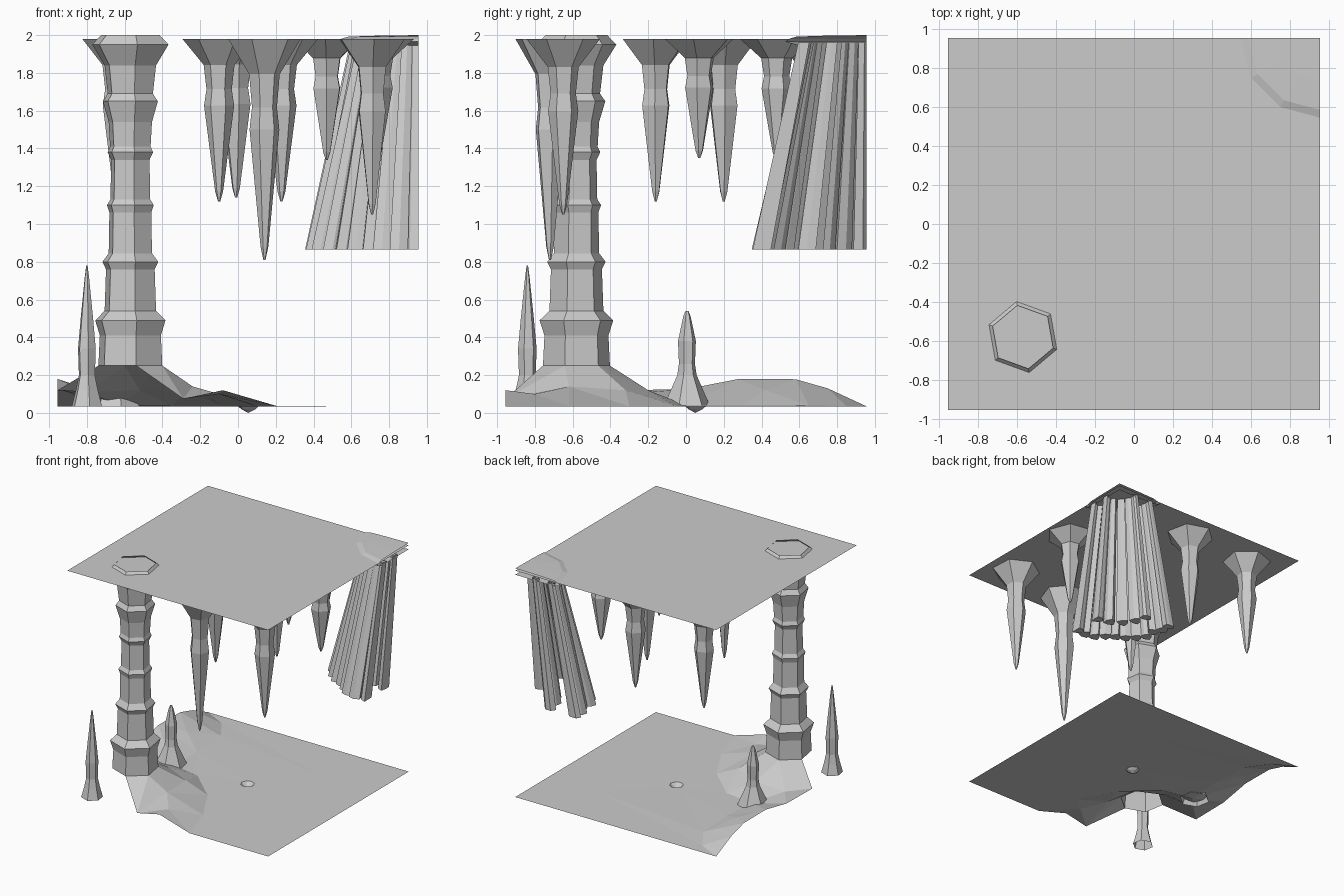
import bpy, bmesh, random
from math import sin, cos, radians, pi
from mathutils import Vector
from mathutils.geometry import delaunay_2d_cdt

if "Cube" in bpy.data.objects:
    bpy.data.objects.remove(bpy.data.objects["Cube"])

E = 0.955          # half width of the cave block
FLOOR, CEIL = 0.035, 1.98
random.seed(4)


def make(name, verts, faces):
    me = bpy.data.meshes.new(name)
    me.from_pydata(verts, [], faces)
    me.update()
    ob = bpy.data.objects.new(name, me)
    bpy.context.collection.objects.link(ob)
    return ob


def lathe(name, cx, cy, profile, phase=40, sides=6, cap_end=False):
    """Faceted round part from (z, radius) pairs listed bottom to top."""
    verts, faces = [], []
    for z, r in profile:
        for i in range(sides):
            a = radians(phase) + 2 * pi * i / sides
            verts.append((cx + r * cos(a), cy + r * sin(a), z))
    for k in range(len(profile) - 1):
        for i in range(sides):
            j = (i + 1) % sides
            faces.append((k*sides+i, k*sides+j, (k+1)*sides+j, (k+1)*sides+i))
    if cap_end:
        last = (len(profile) - 1) * sides
        faces.append(tuple(range(last, last + sides)))
    return make(name, verts, faces)


# Column with swollen rings
CX, CY = -0.57, -0.58
lathe("column", CX, CY, [
    (.25, .18), (.41, .172), (.49, .198), (.54, .145), (.76, .137), (.80, .157),
    (.845, .122), (1.06, .118), (1.1, .132), (1.13, .112), (1.34, .108), (1.38, .128),
    (1.41, .114), (1.54, .122), (1.65, .155), (1.69, .127), (1.84, .145),
    (1.95, .215), (2.0, .165)])

# Floor: outline climbs the walls at the left and front and wraps the column foot
outline = [(E, -E, FLOOR), (E, E, FLOOR), (-E, E, FLOOR), (-E, .75, .13), (-E, .58, .178),
           (-E, .28, .18), (-E, 0, .125), (-E, -.35, .12)]
for ang in (160, 100, 40, 340, 280):
    outline.append((CX + .18 * cos(radians(ang)), CY + .18 * sin(radians(ang)), .25))
outline += [(-.29, -E, .075), (-.08, -E, .12), (.21, -E, FLOOR)]
inner = [(-.24, -.62, .14), (-.27, -.32, .12), (-.52, -.2, .12), (-.8, -.2, .11),
         (.1, -.62, FLOOR), (-.08, -.3, FLOOR), (-.35, -.05, FLOOR), (-.62, .0, .04),
         (-.6, .3, .04), (-.78, .42, .12), (-.62, .65, .04), (-.75, .85, FLOOR),
         (-.1, -.8, .1), (.5, -.5, FLOOR), (.5, .5, FLOOR)]
DX, DY = .055, .05   # drip hollow
for r, z in ((.055, FLOOR), (.035, .018)):
    inner += [(DX + r * cos(pi*i/4), DY + r * sin(pi*i/4), z) for i in range(8)]
inner.append((DX, DY, 0))
pts = outline + inner
v2, _, tris, orig, _, _ = delaunay_2d_cdt(
    [Vector(p[:2]) for p in pts], [], [list(range(len(outline)))], 1, 1e-5)
make("floor", [(v.x, v.y, pts[o[0]][2]) for v, o in zip(v2, orig)], tris)

# Ceiling sheet
make("ceiling", [(-E, -E, CEIL), (E, -E, CEIL), (E, E, CEIL), (-E, E, CEIL)], [(0, 1, 2, 3)])

# Stalactites: x, y, tip height
spots = [(.14, -.72, .81), (.71, -.65, 1.05), (-.1, -.16, 1.12), (-.64, .67, 1.12),
         (-.01, .7, 1.14), (.23, .2, 1.12), (.47, .48, 1.34), (.74, .07, 1.35)]
shape = [(1, .006), (.94, .021), (.41, .08), (.31, .067), (.16, .082), (0, .195)]
for n, (x, y, tip) in enumerate(spots):
    lathe(f"stalactite_{n+1}", x, y, [(CEIL - f * (CEIL - tip), r) for f, r in shape],
          phase=10 + 23 * n)

# Stalagmites
lathe("tall_stalagmite", -.8, -.84, [(.035, .085), (.12, .062), (.2, .045), (.34, .05),
                                     (.5, .035), (.72, .012), (.78, .004)], cap_end=True)
lathe("short_stalagmite", -.64, .005, [(.035, .125), (.2, .052), (.26, .043), (.38, .048),
                                       (.51, .02), (.54, .008)], cap_end=True)


# Flowstone drapery: leaning strands fanned around the back right corner
def strand(name, ang, r_top, r_bot, w_top, w_bot):
    verts, faces, n = [], [], 6
    tw = random.uniform(0, pi)
    for z, r, w in ((.865, r_bot, w_bot), (1.96, r_top, w_top)):
        for i in range(n):
            a = tw + 2 * pi * i / n
            k = w * (1 if i % 2 else .75)
            x = E - r * cos(ang) + k * cos(a)
            y = E - r * sin(ang) + k * sin(a)
            verts.append((min(x, E), min(y, E), z))
    for i in range(n):
        faces.append((i, (i + 1) % n, n + (i + 1) % n, n + i))
    faces.append(tuple(range(n - 1, -1, -1)))
    make(name, verts, faces)


for i in range(11):
    strand(f"drape_strand_{i+1}", radians(2 + 86 * i / 10), .33,
           .575 + random.uniform(-.04, .01), .034, .056)
for i in range(5):
    strand(f"inner_strand_{i+1}", radians(5 + 80 * i / 4), .18, .31, .034, .055)

# Domed rock cap above the drapery
verts, faces, N = [(E, E, 2.0)], [], 3
for r, z in ((.22, 1.997), (.37, 1.992), (.41, CEIL), (.43, 1.965), (.36, 1.945)):
    for i in range(N + 1):
        a = pi / 2 * i / N
        verts.append((E - r * cos(a), E - r * sin(a), z))
verts.append((E, E, 1.945))
for i in range(N):
    faces.append((0, 1 + i, 2 + i))
    for k in range(4):
        b = 1 + k * (N + 1) + i
        faces.append((b, b + N + 1, b + N + 2, b + 1))
    b = 1 + 4 * (N + 1) + i
    faces.append((b, len(verts) - 1, b + 1))
make("drape_cap", verts, faces)

# Consistent normals on every part
for ob in bpy.context.collection.objects:
    bm = bmesh.new()
    bm.from_mesh(ob.data)
    bmesh.ops.recalc_face_normals(bm, faces=bm.faces)
    if ob.name in ("floor", "ceiling") and sum(f.normal.z for f in bm.faces) < 0:
        bmesh.ops.reverse_faces(bm, faces=bm.faces)
    bm.to_mesh(ob.data)
    bm.free()
